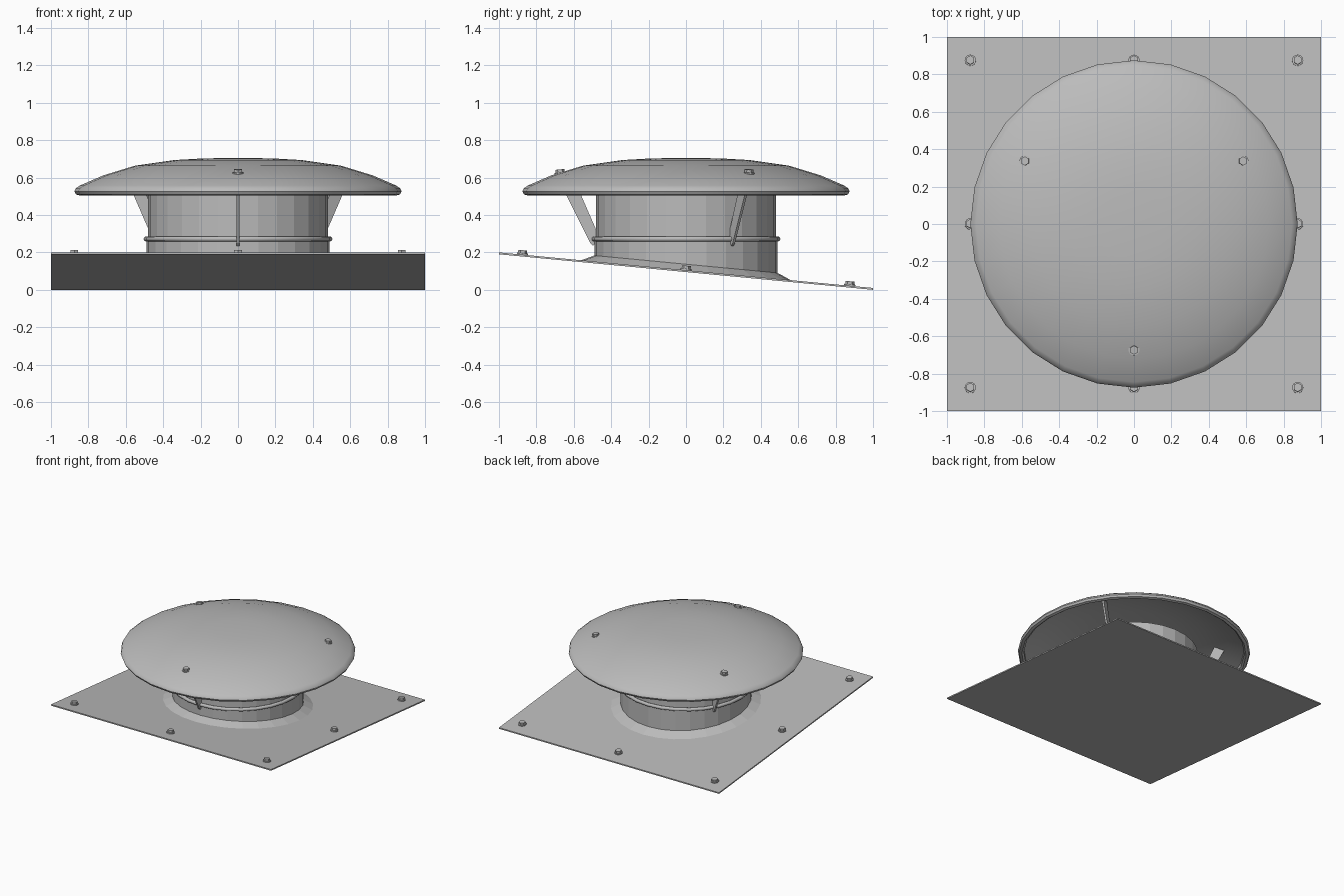
import bpy, bmesh, math
from mathutils import Matrix, Vector

if "Cube" in bpy.data.objects:
    bpy.data.objects.remove(bpy.data.objects["Cube"])

SIDES = 28
SLOPE = -0.095            # the roof plate falls towards the back

steel = bpy.data.materials.new("galvanised_grey")
steel.diffuse_color = (0.5, 0.5, 0.5, 1)
steel.use_nodes = True
steel.node_tree.nodes["Principled BSDF"].inputs["Base Color"].default_value = steel.diffuse_color


def plate_z(y):
    return 0.105 + SLOPE * y


def finish(name, bm, smooth=None):
    bmesh.ops.recalc_face_normals(bm, faces=bm.faces)
    me = bpy.data.meshes.new(name)
    bm.to_mesh(me)
    bm.free()
    ob = bpy.data.objects.new(name, me)
    bpy.context.collection.objects.link(ob)
    me.materials.append(steel)
    if smooth:
        bpy.ops.object.select_all(action='DESELECT')
        ob.select_set(True)
        bpy.context.view_layer.objects.active = ob
        bpy.ops.object.shade_smooth_by_angle(angle=math.radians(smooth))
    return ob


def lathe(name, profile, closed=False, smooth=None):
    """Spin (radius, z, sloped) points; sloped points ride on the plate."""
    bm = bmesh.new()
    rings = []
    for r, z, sloped in profile:
        ring = []
        for i in range(SIDES):
            a = 2 * math.pi * i / SIDES
            x, y = r * math.cos(a), r * math.sin(a)
            ring.append(bm.verts.new((x, y, z + (plate_z(y) if sloped else 0))))
        rings.append(ring)
    pairs = list(zip(rings, rings[1:]))
    if closed:
        pairs.append((rings[-1], rings[0]))
    for a, b in pairs:
        for i in range(SIDES):
            j = (i + 1) % SIDES
            bm.faces.new((a[i], a[j], b[j], b[i]))
    bmesh.ops.remove_doubles(bm, verts=bm.verts, dist=1e-5)
    return finish(name, bm, smooth)


def bolt(name, loc, normal):
    """Round washer with a hexagonal head."""
    bm = bmesh.new()
    for r, h, z, n in ((0.03, 0.008, 0.004, 16), (0.024, 0.02, 0.014, 6)):
        bmesh.ops.create_cone(bm, cap_ends=True, segments=n, radius1=r, radius2=r,
                              depth=h, matrix=Matrix.Translation((0, 0, z)))
    rot = Vector(normal).to_track_quat('Z', 'Y').to_matrix().to_4x4()
    bm.transform(Matrix.Translation(loc) @ rot)
    return finish(name, bm)


# Sloping roof plate
bm = bmesh.new()
bmesh.ops.create_cube(bm, size=2)
for v in bm.verts:
    v.co.z = plate_z(v.co.y) - (0.01 if v.co.z < 0 else 0)
finish("roof_plate", bm)

# Flared collar and lower pipe, cut to the slope
lathe("lower_pipe", [(0.56, 0, True), (0.49, 0.032, True), (0.49, 0.27, False),
                     (0.475, 0.27, False), (0.475, 0, True)], True)
# Upper pipe, open at the top
lathe("upper_pipe", [(0.482, 0.26, False), (0.482, 0.51, False),
                     (0.472, 0.51, False), (0.472, 0.26, False)], True)
# Bead around the joint
bead = [(0.491 + 0.014 * math.cos(k * math.pi / 4),
         0.272 + 0.014 * math.sin(k * math.pi / 4), False) for k in range(8)]
lathe("joint_bead", bead, True, 50)

# Domed rain cap with a rolled rim and hollow underside
outer = [(0, 0.705), (0.18, 0.703), (0.34, 0.694), (0.55, 0.664), (0.72, 0.612),
         (0.845, 0.558), (0.868, 0.542), (0.875, 0.526), (0.866, 0.510), (0.845, 0.504)]
inner = [(0.83, 0.515), (0.83, 0.545), (0.715, 0.597), (0.545, 0.649),
         (0.34, 0.680), (0, 0.690)]
lathe("rain_cap", [(r, z, False) for r, z in outer + inner], False, 40)

# Three straps holding the cap, each with a bolt through the dome
strap = [(0.478, 0.26), (0.497, 0.235), (0.512, 0.25), (0.692, 0.61), (0.615, 0.63),
         (0.482, 0.325)]
for n, deg in enumerate((-90, 30, 150), 1):
    a = math.radians(deg)
    bm = bmesh.new()
    f = bm.faces.new([bm.verts.new((r, -0.007, z)) for r, z in strap])
    ext = bmesh.ops.extrude_face_region(bm, geom=[f])
    bmesh.ops.translate(bm, vec=(0, 0.014, 0),
                        verts=[g for g in ext["geom"] if isinstance(g, bmesh.types.BMVert)])
    bm.transform(Matrix.Rotation(a, 4, 'Z'))
    finish(f"cap_strap_{n}", bm)
    c, s = math.cos(a), math.sin(a)
    bolt(f"cap_bolt_{n}", (0.672 * c, 0.672 * s, 0.620), (0.1 * c, 0.1 * s, 1))

# Eight bolts around the plate edge
for i in (-1, 0, 1):
    for j in (-1, 0, 1):
        if i or j:
            x, y = 0.875 * i, 0.875 * j
            bolt(f"plate_bolt_{i + 1}{j + 1}", (x, y, plate_z(y)), (0, -SLOPE, 1))
